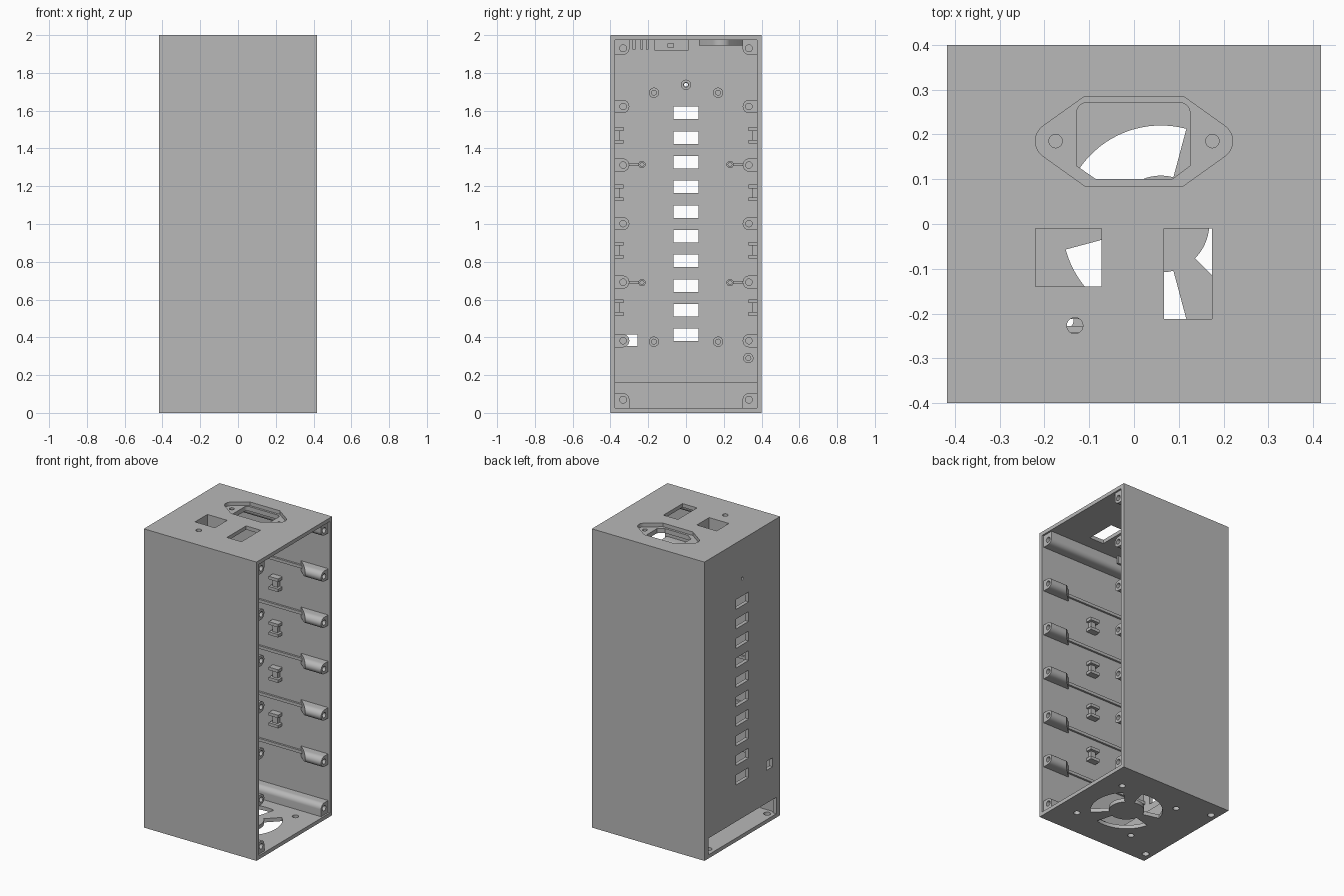
import bpy, bmesh, math
from math import cos, sin, radians

if "Cube" in bpy.data.objects:
    bpy.data.objects.remove(bpy.data.objects["Cube"])

grey = bpy.data.materials.new("plain grey")
grey.use_nodes = True
COLOR = (0.48, 0.48, 0.48, 1)
grey.diffuse_color = COLOR
grey.node_tree.nodes["Principled BSDF"].inputs["Base Color"].default_value = COLOR
parts = []


def prism(name, pts, axis, lo, hi):
    """Extrude a 2D outline along an axis: x uses (y, z), z uses (x, y)."""
    place = (lambda p, h: (h, *p)) if axis == "x" else (lambda p, h: (*p, h))
    bm = bmesh.new()
    face = bm.faces.new([bm.verts.new(place(p, lo)) for p in pts])
    ext = bmesh.ops.extrude_face_region(bm, geom=[face])
    for v in ext["geom"]:
        if isinstance(v, bmesh.types.BMVert):
            v.co["xyz".index(axis)] = hi
    bmesh.ops.recalc_face_normals(bm, faces=bm.faces)
    me = bpy.data.meshes.new(name)
    bm.to_mesh(me)
    bm.free()
    me.materials.append(grey)
    ob = bpy.data.objects.new(name, me)
    bpy.context.collection.objects.link(ob)
    parts.append(ob)
    return ob


def rect(u0, u1, v0, v1):
    return [(u0, v0), (u1, v0), (u1, v1), (u0, v1)]


def arc(u, v, r, a0, a1, n=12):
    return [(u + r * cos(radians(a0 + (a1 - a0) * i / n)),
             v + r * sin(radians(a0 + (a1 - a0) * i / n))) for i in range(n + 1)]


def circle(u, v, r, n=24):
    return arc(u, v, r, 0, 360, n)[:-1]


def box(name, x0, x1, y0, y1, z0, z1):
    return prism(name, rect(x0, x1, y0, y1), "z", z0, z1)


def cut(target, pts, axis, lo, hi):
    cutter = prism("cutter", pts, axis, lo, hi)
    parts.remove(cutter)
    mod = target.modifiers.new("cut", "BOOLEAN")
    mod.operation, mod.solver, mod.object = "DIFFERENCE", "EXACT", cutter
    bpy.context.view_layer.objects.active = target
    bpy.ops.object.modifier_apply(modifier=mod.name)
    bpy.data.objects.remove(cutter)


W, D, T = 0.417, 0.4, 0.025
IN = D - T          # inner face of the side walls
BACK = -W + T       # inner face of the slotted wall

# Hollow case, open on one side
case = box("case", -W, W, -D, D, 0, 2)
cut(case, rect(-IN, IN, T, 2 - T), "x", BACK, 1)

# Ports, corner window, lower slot and pin hole in the closed wall
for i in range(10):
    z = 0.413 + i * 0.1306
    cut(case, rect(-0.066, 0.066, z - 0.033, z + 0.033), "x", -1, -0.3)
cut(case, rect(-0.32, -0.256, 0.355, 0.415), "x", -1, -0.3)
cut(case, rect(-0.36, 0.36, T, 0.135), "x", -1, -0.3)
cut(case, circle(0, 1.737, 0.01), "x", -1, -0.3)

# Fan grille and screw holes in the floor
FX = 0.06
for a in (75, 195, 315):
    cut(case, arc(FX, 0, 0.22, a, a + 90, 20) + arc(FX, 0, 0.108, a + 90, a, 20), "z", -0.1, 0.1)
for sx in (1, -1):
    for sy in (1, -1):
        cut(case, circle(FX + sx * 0.215, sy * 0.215, 0.02), "z", -0.1, 0.1)
for y in (-0.33, 0.29):
    cut(case, circle(-0.37, y, 0.022), "z", -0.1, 0.1)


# Power inlet: flange recess in the roof, thick plate beneath with cutout
def flange(m):
    y, h = 0.185, 0.1 + m
    right = arc(0.178, y, 0.042 + m, -50, 50)
    left = arc(-0.178, y, 0.042 + m, 130, 230)
    return [(0.11, y - h)] + right + [(0.11, y + h), (-0.11, y + h)] + left + [(-0.11, y - h)]


cut(case, flange(0), "z", 1.974, 2.1)
plate = prism("inlet_plate", flange(0.015), "z", 1.945, 1.9755)
opening = ([(-0.085, 0.1), (0.085, 0.1), (0.125, 0.13)] + arc(0.102, 0.248, 0.023, 0, 90, 6)
           + arc(-0.105, 0.248, 0.023, 90, 180, 6) + [(-0.128, 0.13)])
cut(plate, opening, "z", 1.8, 2.1)
for s in (1, -1):
    cut(plate, circle(s * 0.175, 0.185, 0.015), "z", 1.8, 2.1)

# Switch and socket openings, indicator hole
socket = rect(-0.22, -0.073, -0.14, -0.01)
cut(case, socket, "z", 1.9, 2.1)
cut(case, rect(0.067, 0.174, -0.212, -0.01), "z", 1.9, 2.1)
cut(case, circle(-0.132, -0.227, 0.018), "z", 1.9, 2.1)
collar = box("socket_collar", -0.24, -0.053, -0.168, 0.012, 1.918, 1.98)
cut(collar, socket, "z", 1.8, 2.1)
cut(collar, rect(-0.095, -0.065, 1.935, 1.955), "x", -0.1, 0)
for y in (-0.275, -0.235, -0.205):
    box("roof_rib", -0.16, -0.1, y - 0.007, y + 0.007, 1.925, 1.98)

# Chamber behind the lower slot
box("chamber_roof", BACK - 0.005, -0.22, -IN - 0.005, IN + 0.005, 0.135, 0.16)
box("chamber_wall", -0.24, -0.22, -IN - 0.005, IN + 0.005, T - 0.005, 0.14)

END = 0.405
for s in (1, -1):
    # Long corner screw posts
    outline = [(0.385, 0.015), (0.385, 0.105)] + arc(0.335, 0.07, 0.035, 90, 180) + [(0.3, 0.015)]
    for top in (False, True):
        pts = [(s * y, 2 - z if top else z) for y, z in outline]
        post = prism("corner_post", pts, "x", BACK - 0.005 if top else -0.23, END)
        cut(post, circle(s * 0.333, 1.93 if top else 0.07, 0.018), "x", END - 0.12, 1)

    # Short lid bosses with tapered backs, each with a thin rail behind
    for i in range(5):
        z = 0.382 + i * 0.31
        pts = [(s * y, v) for y, v in
               [(0.38, z - 0.035)] + arc(0.335, z, 0.035, 270, 90) + [(0.38, z + 0.035)]]
        boss = prism("lid_boss", pts, "x", 0.2, END)
        for v in boss.data.vertices:
            if v.co.x < 0.3:
                v.co.x += (0.38 - abs(v.co.y)) * 1.1
        cut(boss, circle(s * 0.333, z, 0.017), "x", END - 0.08, 1)
        y0, y1 = sorted((s * 0.362, s * 0.38))
        box("side_rail", BACK - 0.005, 0.25, y0, y1, z - 0.01, z + 0.01)

    # Cable cleats on the side walls
    for i in range(4):
        z = 0.557 + i * 0.304
        y0, y1 = sorted((s * 0.35, s * 0.38))
        box("cleat_web", 0.012, 0.048, y0, y1, z - 0.03, z + 0.03)
        y0, y1 = sorted((s * 0.332, s * 0.38))
        for e in (1, -1):
            box("cleat_head", -0.005, 0.065, y0, y1, z + e * 0.034 - 0.01, z + e * 0.034 + 0.01)

    # Linked pegs on the closed wall
    for z in (0.69, 1.315):
        peg = prism("link_peg", circle(s * 0.233, z, 0.019), "x", BACK - 0.005, BACK + 0.05)
        cut(peg, circle(s * 0.233, z, 0.01), "x", BACK + 0.005, 1)
        y0, y1 = sorted((s * 0.25, s * 0.38))
        box("link_bar", BACK - 0.005, BACK + 0.04, y0, y1, z - 0.007, z + 0.007)

# Hollow mounting studs on the closed wall
for y, z in ((-0.17, 1.695), (0.17, 1.695), (-0.17, 0.377), (0.17, 0.377), (0, 1.737), (0.33, 0.29)):
    stud = prism("mount_stud", circle(y, z, 0.027), "x", BACK - 0.005, BACK + 0.05)
    cut(stud, circle(y, z, 0.013), "x", -1 if y == 0 else BACK + 0.005, 1)

# Smooth the round walls, keep the edges sharp
bpy.ops.object.select_all(action="DESELECT")
for ob in parts:
    ob.select_set(True)
bpy.context.view_layer.objects.active = case
bpy.ops.object.shade_smooth_by_angle(angle=radians(30))
